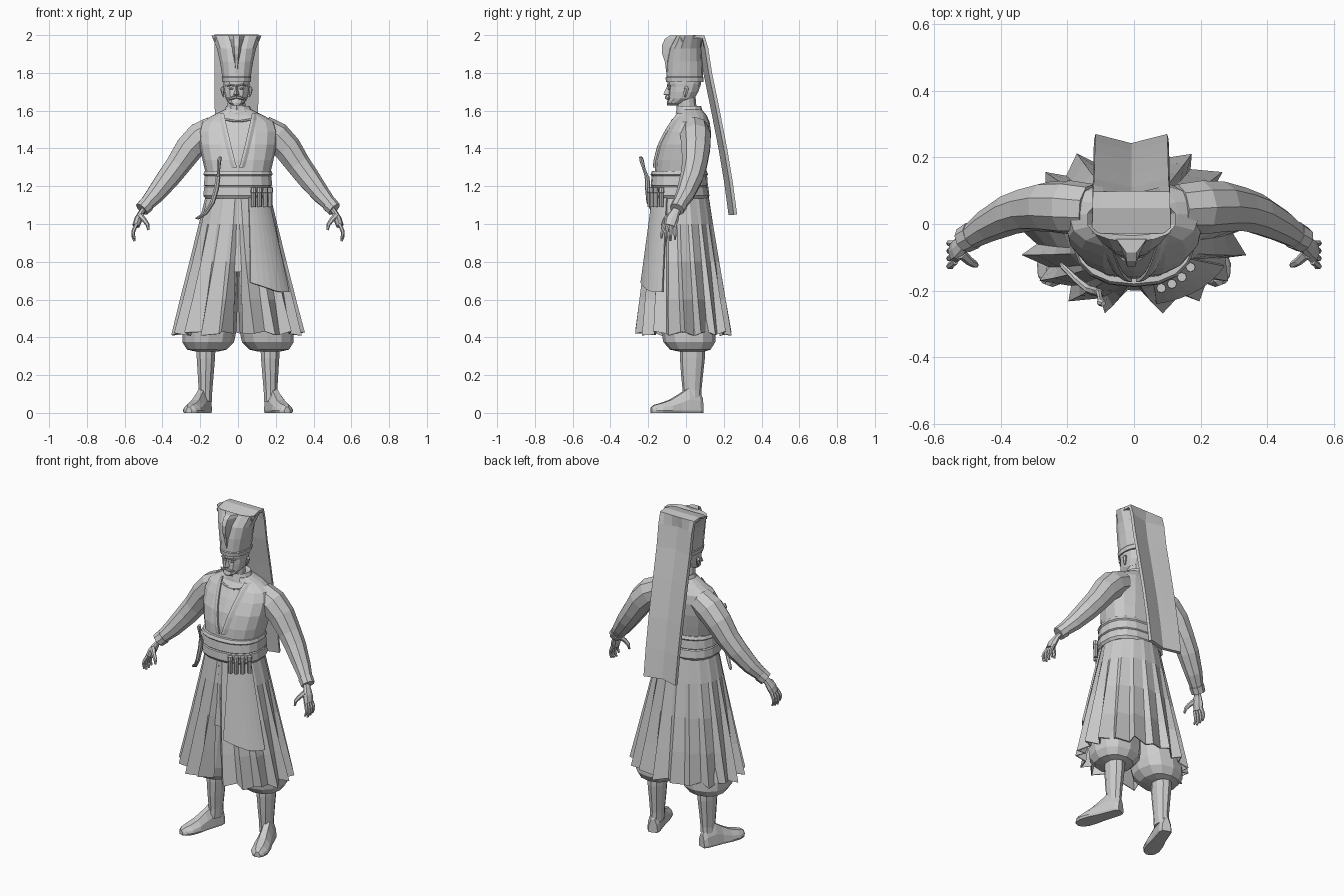
import bpy, bmesh, math
from mathutils import Vector

cloth = bpy.data.materials.new("pale_grey")
cloth.diffuse_color = (0.6, 0.6, 0.6, 1)


def finish(name, bm, solid=0):
    bmesh.ops.recalc_face_normals(bm, faces=bm.faces)
    me = bpy.data.meshes.new(name)
    bm.to_mesh(me)
    bm.free()
    me.materials.append(cloth)
    ob = bpy.data.objects.new(name, me)
    bpy.context.collection.objects.link(ob)
    if solid:
        m = ob.modifiers.new("thickness", "SOLIDIFY")
        m.thickness, m.offset = solid, 0
    return ob


def loft(name, rings, closed=True, caps=True, solid=0):
    bm = bmesh.new()
    vs = [[bm.verts.new(p) for p in r] for r in rings]
    n = len(vs[0])
    for a, b in zip(vs, vs[1:]):
        for i in range(n if closed else n - 1):
            j = (i + 1) % n
            bm.faces.new((a[i], a[j], b[j], b[i]))
    if closed and caps:
        bm.faces.new(vs[0])
        bm.faces.new(vs[-1])
    return finish(name, bm, solid)


def oval(cx, yf, yb, z, rx, n=14, p=1.0):
    """Horizontal ring between a front and a back depth; p < 1 is boxier."""
    pts = []
    for i in range(n):
        t = 2 * math.pi * i / n - math.pi / 2
        c, s = math.cos(t), math.sin(t)
        c = math.copysign(abs(c) ** p, c)
        s = math.copysign(abs(s) ** p, s)
        pts.append(Vector((cx + rx * c, (yf + yb) / 2 + (yb - yf) / 2 * s, z)))
    return pts


def tube(name, path, radii, n=8, flat=1.0):
    """Tube along a path; flat scales it across the sideways axis."""
    path = [Vector(p) for p in path]
    rings = []
    for i, p in enumerate(path):
        t = (path[min(i + 1, len(path) - 1)] - path[max(i - 1, 0)]).normalized()
        u = t.cross(Vector((0, 1, 0)))
        u = u.normalized() if u.length > 0.05 else Vector((1, 0, 0))
        v = t.cross(u)
        r = radii[i] if isinstance(radii, (list, tuple)) else radii
        rings.append([p + u * r * flat * math.cos(2 * math.pi * k / n)
                      + v * r * math.sin(2 * math.pi * k / n) for k in range(n)])
    return loft(name, rings)


# Jacket body: height, half width, front, back
TORSO = [(1.15, .165, -.165, .105), (1.27, .172, -.165, .105), (1.34, .188, -.16, .118),
         (1.42, .205, -.14, .13), (1.49, .21, -.105, .132), (1.54, .195, -.075, .125),
         (1.575, .135, -.05, .11), (1.605, .075, -.045, .085)]
loft("jacket", [oval(0, f, b, z, w, 16, .85) for z, w, f, b in TORSO])


def chest(x, z, lift=0.0):
    """Point on the front of the jacket."""
    for a, b in zip(TORSO, TORSO[1:]):
        if z <= b[0]:
            k = (z - a[0]) / (b[0] - a[0])
            w, f, r = (a[i] + (b[i] - a[i]) * k for i in (1, 2, 3))
            break
    s = max(0, 1 - abs(x / w) ** (2 / .85)) ** (.85 / 2)
    return (x, (f + r) / 2 + (f - r) / 2 * s - lift, z)


# Open front: thin lapel borders and a shirt neckline
for s, side in ((1, "left"), (-1, "right")):
    rows = []
    for k in range(9):
        z = 1.30 + .285 * k / 8
        x = .006 + .068 * (k / 8) ** .9
        rows.append([chest(s * x, z, .001), chest(s * x, z, .012), chest(s * (x + .014), z, .011),
                     chest(s * (x + .03), z, .001)])
    loft(side + "_lapel", rows, closed=False)
tube("shirt_neckline", [chest(x, 1.545 + 2.5 * x * x, .002) for x in
                        (-.065, -.04, -.02, 0, .02, .04, .065)], .007, 6)
loft("collar", [oval(0, -.055, .09, 1.585, .08, 12), oval(0, -.045, .08, 1.625, .062, 12),
                oval(0, -.035, .065, 1.62, .052, 12)])

# Sash: two wraps with rolled edges
loft("sash", [oval(0, f, b, z, w, 18, .85) for z, w, f, b in
              [(1.135, .175, -.18, .115), (1.15, .186, -.19, .124), (1.195, .182, -.187, .118),
               (1.2, .176, -.182, .112), (1.205, .184, -.187, .116), (1.255, .178, -.182, .112),
               (1.262, .186, -.188, .117), (1.28, .18, -.18, .11)]])


# Skirt
def skirt_point(t, z, grow=1.0):
    k = (1.16 - z) / .74
    rx = .165 + .17 * k
    yf = -.172 - .09 * k
    yb = .115 + .115 * k
    return Vector((grow * rx * math.cos(t), (yf + yb) / 2 + grow * (yb - yf) / 2 * math.sin(t), z))


rings = []
PLEATS = 17
for z in (1.16, 1.0, .8, .6, .42):
    k = (1.16 - z) / .74
    gap = .09 + .16 * k
    ring = [skirt_point(-math.pi / 2 + gap * .45, z, 1 - .27 * k)]
    for i in range(PLEATS * 2 + 1):
        t = -math.pi / 2 + gap + (2 * math.pi - 2 * gap) * (i + (.45 if i % 2 else 0)) / (PLEATS * 2)
        hem = .012 * math.sin(i * 1.9) if z < .5 else 0
        p = skirt_point(t, z, 1 + (.045 if i % 2 == 0 else -.12) * k)
        ring.append(p + Vector((0, 0, hem)))
    ring.append(skirt_point(-math.pi / 2 - gap * .45, z, 1 - .27 * k))
    rings.append(ring)
loft("pleated_skirt", rings, closed=False, solid=.008)

# Loose front panel over the wearer's left thigh
rings = []
for k in range(6):
    row = []
    for i in range(8):
        f = i / 7
        low = .69 - .05 * min(1, f * 1.6)
        z = 1.14 + (low - 1.14) * k / 5
        t = math.radians(-72 - 5 * k / 5 + f * (44 + 6 * k / 5))
        row.append(skirt_point(t, z, 1.06))
    rings.append(row)
loft("front_panel", rings, closed=False, solid=.01)

# Hanging shirt tail in the front opening
loft("shirt_tail", [[Vector((x, y + .25 * abs(x), z)) for x in (-.05, -.02, .015, .04)]
                    for z, y in ((1.15, -.172), (.95, -.185), (.745, -.2))], closed=False, solid=.008)

# Legs, boots, arms and hands on both sides
for s, side in ((1, "left"), (-1, "right")):
    loft(side + "_baggy_trouser", [oval(s * x, f, b, z, w, 12, .9) for z, x, w, f, b in
         [(.325, .165, .06, -.04, .1), (.335, .165, .105, -.085, .13), (.375, .158, .137, -.12, .155),
          (.43, .152, .143, -.13, .155), (.55, .13, .127, -.13, .14), (.72, .09, .092, -.13, .11),
          (1.12, .07, .072, -.12, .08)]])
    loft(side + "_boot_shaft", [oval(s * x, f, b, z, w, 10) for z, x, w, f, b in
         [(.06, .175, .038, -.02, .083), (.12, .172, .038, -.018, .082), (.2, .171, .044, -.026, .09),
          (.29, .17, .051, -.032, .1), (.34, .17, .053, -.03, .1)]])
    d = Vector((s * .33, -.944, 0))
    q = Vector((.944, s * .33, 0))
    rings = []
    for l, w, h in [(0, .026, .08), (.02, .037, .11), (.08, .04, .13), (.125, .042, .1), (.18, .05, .068),
                    (.235, .05, .05), (.268, .036, .042), (.285, .016, .03)]:
        c = Vector((s * .166, .085, 0)) + d * l
        rings.append([c + q * w * a + Vector((0, 0, b)) for a, b in
                      ((-.9, 0), (-1.02, .012), (-.9, h * .55), (-.4, h), (.4, h), (.9, h * .55),
                       (1.02, .012), (.9, 0))])
    loft(side + "_foot", rings)
    for name, path, rad in [
        ("sleeve", [(.13, .045, 1.5), (.2, .05, 1.462), (.26, .052, 1.4), (.32, .045, 1.312),
                    (.37, .03, 1.245), (.44, -.005, 1.155), (.497, -.042, 1.092)],
         [.076, .082, .077, .067, .062, .05, .036]),
        ("cuff", [(.483, -.033, 1.105), (.51, -.048, 1.078)], [.043, .04]),
        ("palm", [(.49, -.04, 1.09), (.512, -.058, 1.06), (.528, -.075, 1.025), (.54, -.085, .99)],
         [.022, .026, .036, .033])]:
        tube(side + "_" + name, [(s * x, y, z) for x, y, z in path], rad, 9 if name != "palm" else 8,
             .6 if name == "palm" else 1)
    for i in range(4):
        y = -.058 - .018 * i
        e = (.006, 0, -.003, .012)[i]
        tube(f"{side}_finger_{i + 1}", [(s * .537, y, 1.0), (s * .553, y - .004 * i, .965),
             (s * .556, y - .005 * i, .94 + e), (s * .548, y - .006 * i, .912 + e)],
             [.0105, .01, .009, .006], 6)
    tube(side + "_thumb", [(s * .518, -.09, 1.045), (s * .495, -.112, 1.02), (s * .478, -.122, .995),
                           (s * .474, -.126, .968)], [.016, .013, .011, .006], 6)

# Neck and head
X = -.008
loft("neck", [oval(X, -.048, .06, 1.57, .05, 10), oval(X, -.052, .05, 1.68, .048, 10)])
loft("head", [oval(X, f, b, z, w, 12, .9) for z, w, f, b in
              [(1.628, .022, -.1, -.045), (1.64, .042, -.102, -.01), (1.665, .058, -.096, .045),
               (1.7, .066, -.094, .065), (1.728, .068, -.092, .075), (1.74, .069, -.098, .08),
               (1.79, .07, -.098, .08)]])
loft("nose", [[Vector((X + w * a, y if a == 0 else -.088, z)) for a in (-1, 0, 1)] for z, w, y in
              [(1.68, .014, -.1), (1.685, .017, -.12), (1.71, .009, -.11), (1.738, .007, -.096)]])
for s, side in ((1, "left"), (-1, "right")):
    tube(side + "_moustache", [(X, -.106, 1.673), (X + s * .02, -.104, 1.668), (X + s * .036, -.094, 1.661),
                               (X + s * .048, -.086, 1.668)], [.007, .009, .006, .002], 6)
    tube(side + "_brow", [(X + s * .01, -.097, 1.731), (X + s * .03, -.096, 1.737),
                          (X + s * .05, -.08, 1.73)], [.004, .006, .003], 5)
    tube(side + "_eye", [(X + s * .015, -.091, 1.716), (X + s * .027, -.092, 1.717),
                         (X + s * .041, -.083, 1.716)], [.002, .006, .002], 6)
    tube(side + "_ear", [(X + s * .068, -.005, 1.672), (X + s * .073, -.003, 1.69),
                         (X + s * .077, .002, 1.715), (X + s * .07, .002, 1.728)],
         [.006, .011, .015, .006], 6, .6)

# Tall flared hat with an inward dipping crown
rows = [(1.752, .077, -.106, .092), (1.775, .08, -.108, .094), (1.78, .077, -.104, .09),
        (1.86, .09, -.1, .088), (1.93, .106, -.088, .084), (1.997, .135, -.052, .08)]
rings = [oval(X, f, b, z, w, 14, .85) for z, w, f, b in rows]
rings.append([Vector((X + (p.x - X) * .8, .015 + (p.y - .015) * .75, 1.965)) for p in rings[-1]])
loft("tall_hat", rings)

# Rounded upright crest on the hat front
loft("hat_crest", [[Vector((X + w * a, f if a in (-.35, .35) else -.045, z)) for a in (-1, -.35, .35, 1)]
                   for z, w, f in [(1.80, .012, -.104), (1.86, .022, -.112), (1.9, .03, -.126),
                                   (1.945, .036, -.128), (1.98, .042, -.112), (1.998, .046, -.085)]])

# Long cloth falling from the crown down the back
fall = [(-.03, 1.975), (.045, 1.993), (.088, 1.99), (.105, 1.93), (.125, 1.8), (.162, 1.62),
        (.205, 1.4), (.235, 1.22), (.258, 1.05)]
rings = []
for i, (y, z) in enumerate(fall):
    w = .118 - .008 * i / 8
    rings.append([Vector((X + a * w, y - (.028 * (1 - abs(a)) if i > 2 else 0) + .004, z))
                  for a in (-1, -.75, -.3, 0, .3, .75, 1)])
loft("hat_cloth", rings, closed=False, solid=.018)

# Curved dagger tucked in the sash
tube("dagger_hilt", [(-.092, -.24, 1.355), (-.1, -.236, 1.34), (-.102, -.222, 1.29), (-.106, -.206, 1.245)],
     [.008, .012, .008, .01], 7)
tube("dagger_sheath", [(-.106, -.206, 1.25), (-.114, -.203, 1.19), (-.135, -.197, 1.115),
                       (-.17, -.17, 1.06), (-.212, -.13, 1.032), (-.222, -.118, 1.03)],
     [.013, .014, .013, .011, .009, .004], 7)

# Row of cartridge tubes
for i, (x, y) in enumerate([(.082, -.193), (.114, -.18), (.144, -.16), (.17, -.13)]):
    tube(f"cartridge_{i + 1}", [(x, y, 1.09), (x, y, 1.165), (x, y, 1.168), (x, y, 1.192)],
         [.012, .012, .015, .014], 8)
